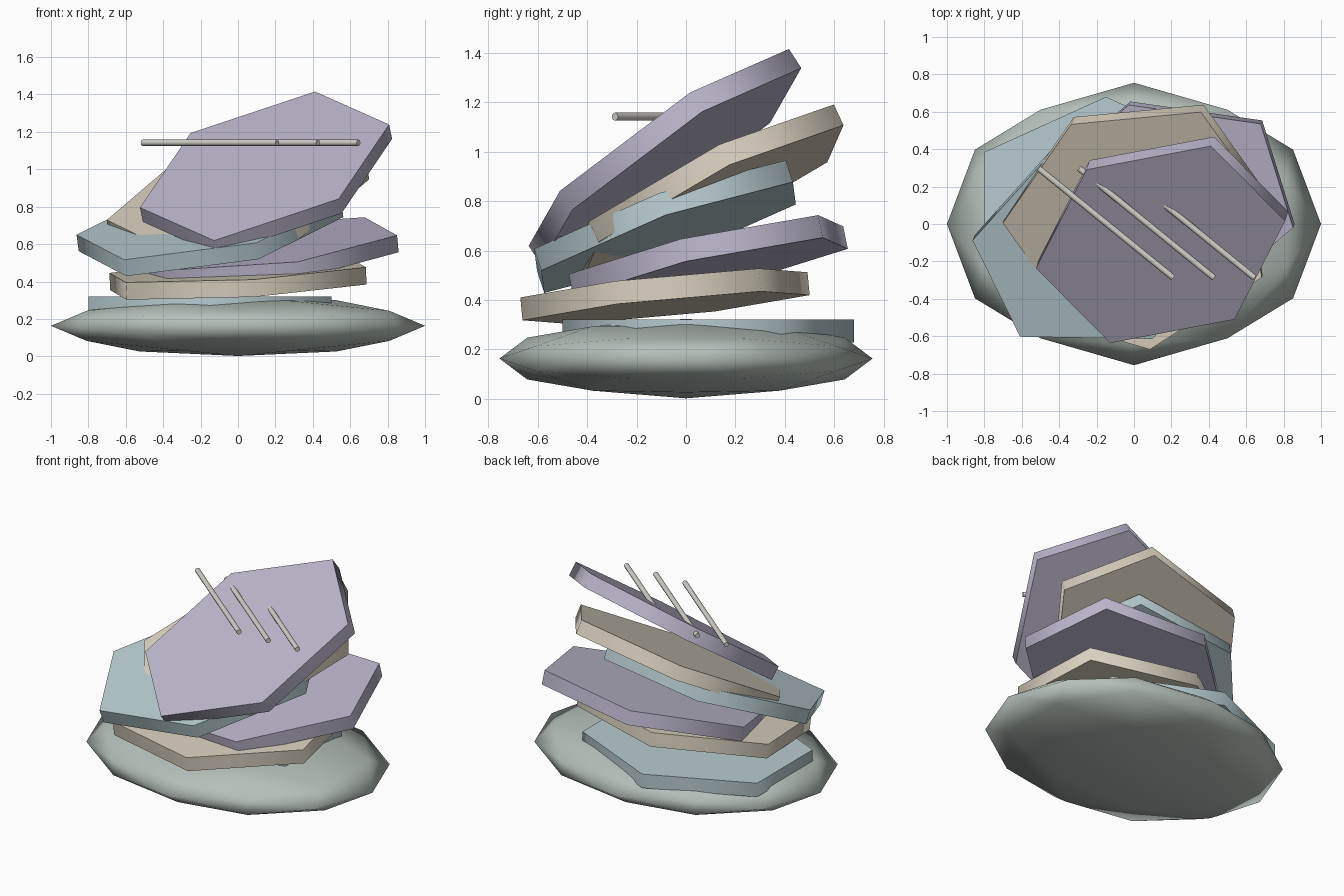
import bpy, bmesh, math
from mathutils import Vector, Matrix, Euler

if "Cube" in bpy.data.objects:
    bpy.data.objects.remove(bpy.data.objects["Cube"])


def material(name, rgb):
    m = bpy.data.materials.new(name)
    m.diffuse_color = (*rgb, 1)
    m.use_nodes = True
    m.node_tree.nodes["Principled BSDF"].inputs["Base Color"].default_value = m.diffuse_color
    return m


TEAL = material("teal", (0.48, 0.60, 0.63))
TAN = material("tan", (0.69, 0.63, 0.52))
PURPLE = material("purple", (0.50, 0.47, 0.60))
MOSS = material("grey_green", (0.46, 0.52, 0.48))
ROD = material("warm_grey", (0.64, 0.63, 0.58))


def add(name, bm, matrix, mat, angle):
    bm.transform(matrix)
    bmesh.ops.recalc_face_normals(bm, faces=bm.faces)
    mesh = bpy.data.meshes.new(name)
    bm.to_mesh(mesh)
    bm.free()
    mesh.materials.append(mat)
    ob = bpy.data.objects.new(name, mesh)
    bpy.context.collection.objects.link(ob)
    bpy.context.view_layer.objects.active = ob
    ob.select_set(True)
    bpy.ops.object.shade_smooth_by_angle(angle=math.radians(angle))
    ob.select_set(False)


def cylinder(sides, radius, depth):
    bm = bmesh.new()
    bmesh.ops.create_cone(bm, cap_ends=True, segments=sides,
                          radius1=radius, radius2=radius, depth=depth)
    return bm


# base pebble: once-subdivided icosahedron with 2-fold axes on x, y, z, squashed
phi = (1 + math.sqrt(5)) / 2
corners = []
for s in (-1, 1):
    for t in (-1, 1):
        corners += [Vector((s * phi, t, 0)), Vector((0, s * phi, t)), Vector((t, 0, s * phi))]
points = [c.normalized() for c in corners]
points += [(a + b).normalized() for i, a in enumerate(corners) for b in corners[:i]
           if (a - b).length < 2.1]
bm = bmesh.new()
for p in points:
    bm.verts.new(p)
bmesh.ops.convex_hull(bm, input=bm.verts)
add("base_stone", bm, Matrix.Translation((0, 0, 0.163)) @ Matrix.Diagonal((1, 0.755, 0.161, 1)),
    MOSS, 180)

# six hexagonal slabs, each turned and tipped further than the one below
for k in range(6):
    rx = 0.09 * k + 0.005 * k * k
    ry = -0.053 * k + 0.0036 * k * k
    rot = (Matrix.Rotation(rx, 4, 'X') @ Matrix.Rotation(ry, 4, 'Y')
           @ Matrix.Rotation(0.15 * k, 4, 'Z'))
    centre = Vector(((k % 3 - 1) * 0.15, 0.09 if k % 2 == 0 else -0.085, 0.274 + 0.141 * k))
    add(f"slab_{k + 1}", cylinder(6, 1, 0.093),
        Matrix.Translation(centre) @ rot @ Matrix.Diagonal((0.75, 0.59, 1, 1)),
        (TEAL, TAN, PURPLE)[k % 3], 70)

# three parallel level rods through the top slab
direction = Vector((0.72, -0.585, 0))
for i in range(3):
    rot = direction.to_track_quat('Z', 'Y').to_matrix().to_4x4()
    add(f"rod_{i + 1}", cylinder(8, 0.0165, direction.length),
        Matrix.Translation((-0.15 + 0.217 * i, 0.005, 1.142)) @ rot, ROD, 60)
